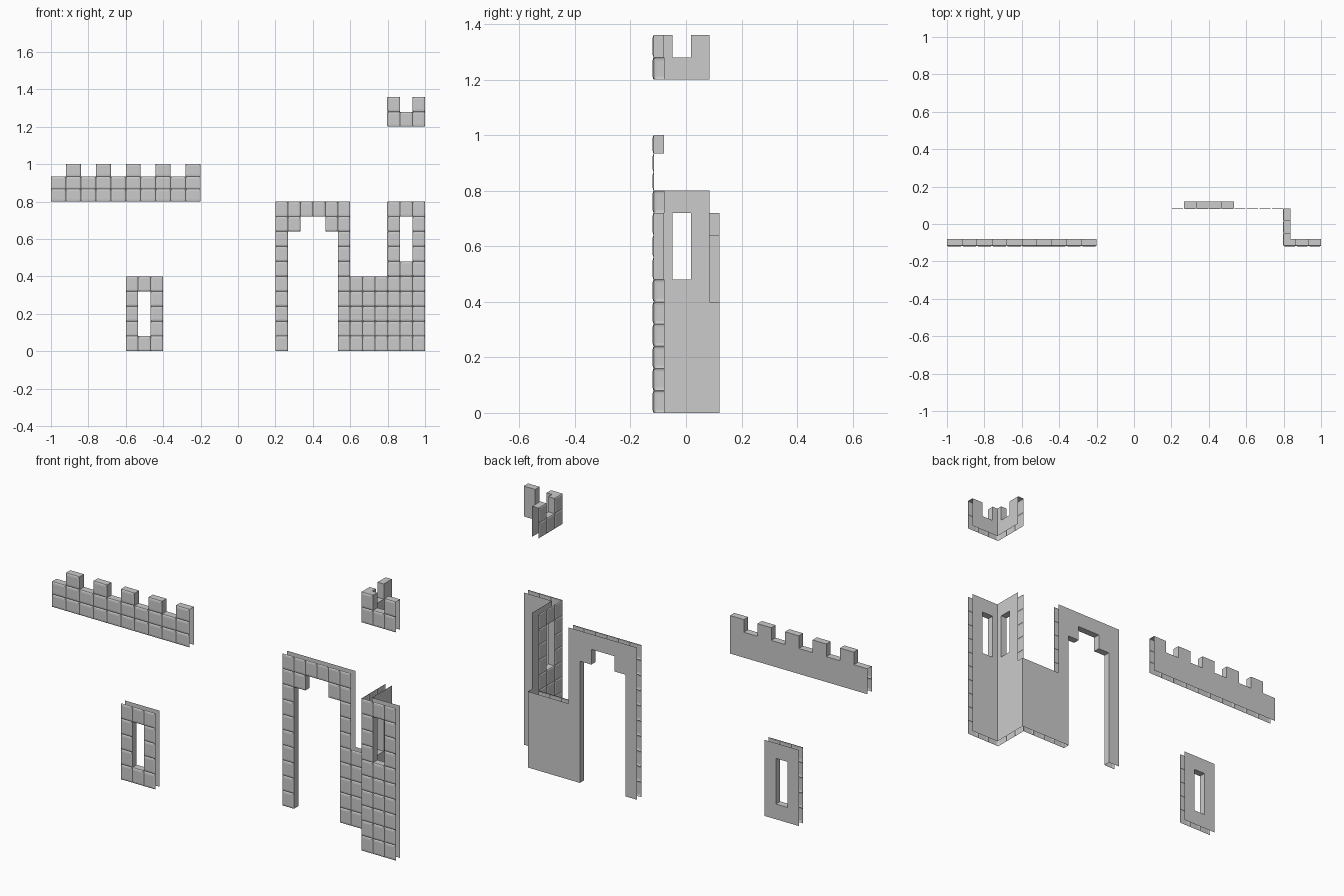
import bpy, bmesh
from mathutils import Vector

if "Cube" in bpy.data.objects:
    bpy.data.objects.remove(bpy.data.objects["Cube"])

T = 0.036                                   # mortar plane to back sheet
BEVEL = [(0, 0), (0.004, 0.0028), (0.011, 0.004)]   # brick pillow: inset, height
UP = Vector((0, 0, 1))


def wall(name, parts):
    """Build brick-faced shells. In each pattern (top row first):
    '#' brick, '.' opening with closed reveals, ' ' open border."""
    bm = bmesh.new()
    for p in parts:
        o, ux = Vector(p["origin"]), Vector(p["along"])
        cw, rh = p["cell"]
        grid = p["pattern"][::-1]
        cols = len(grid[0])
        nrm = ux.cross(UP)
        start, end = p.get("start", 0), p.get("end", 0)
        start_rows = p.get("start_rows", len(grid))

        def at(u, v, d=0):
            return o + ux * u + UP * v + nrm * d

        def back(c, r, row):
            u = c * cw
            if c == 0 and row < start_rows:
                u -= start
            if c == cols:
                u += end
            return at(u, r * rh, -T)

        def face(pts):
            bm.faces.new([bm.verts.new(q) for q in pts])

        def get(c, r):
            return grid[r][c] if 0 <= r < len(grid) and 0 <= c < cols else " "

        for r in range(len(grid)):
            for c in range(cols):
                if get(c, r) != "#":
                    continue
                # pillowed brick
                rings = []
                for i, h in BEVEL:
                    u0, u1 = c * cw + i, (c + 1) * cw - i
                    v0, v1 = r * rh + i, (r + 1) * rh - i
                    rings.append([at(u0, v0, h), at(u1, v0, h),
                                  at(u1, v1, h), at(u0, v1, h)])
                for a, b in zip(rings, rings[1:]):
                    for k in range(4):
                        j = (k + 1) % 4
                        face([a[k], a[j], b[j], b[k]])
                face(rings[-1])
                # flat back sheet
                k4 = [(c, r), (c + 1, r), (c + 1, r + 1), (c, r + 1)]
                face([back(x, y, r) for x, y in reversed(k4)])
                # reveals towards openings
                for k, (dc, dr) in enumerate([(0, -1), (1, 0), (0, 1), (-1, 0)]):
                    if get(c + dc, r + dr) == ".":
                        a, b = k4[k], k4[(k + 1) % 4]
                        face([at(b[0] * cw, b[1] * rh), at(a[0] * cw, a[1] * rh),
                              back(*a, r), back(*b, r)])
    bmesh.ops.remove_doubles(bm, verts=bm.verts, dist=0.0002)
    me = bpy.data.meshes.new(name)
    bm.to_mesh(me)
    bm.free()
    ob = bpy.data.objects.new(name, me)
    bpy.context.collection.objects.link(ob)
    return ob


X, BACK_TO_FRONT = (1, 0, 0), (0, -1, 0)
W = 0.2 / 3
H = 0.08
FRONT, REAR = -0.116, 0.084

# long battlement
wall("battlement", [dict(origin=(-1, FRONT, 0.8), along=X, cell=(0.08, W),
     pattern=["." * 10, ".#" * 5, "#" * 10, "#" * 10])])

# small window panel
wall("window_panel", [dict(origin=(-0.6, FRONT, 0), along=X, cell=(W, H),
     pattern=["###"] + ["#.#"] * 3 + ["###"])])

# gateway, low wall and corner tower with a window in each side
window = ["###"] + ["#.#"] * 3 + ["###"] * 6
wall("gate_and_corner_tower", [
    dict(origin=(0.2, REAR, 0), along=X, cell=(W, H), end=T,
         pattern=["######   ", "##..##   "] + ["#....#   "] * 3 + ["#....####"] * 5),
    dict(origin=(0.8, REAR, 0), along=BACK_TO_FRONT, cell=(W, H),
         start=T, start_rows=5, end=-T, pattern=window),
    dict(origin=(0.8, FRONT, 0), along=X, cell=(W, H), start=-T, pattern=window),
])

# corner battlement
crown = ["...", "#.#", "###"]
wall("corner_battlement", [
    dict(origin=(0.8, REAR, 1.2), along=BACK_TO_FRONT, cell=(W, H), end=-T, pattern=crown),
    dict(origin=(0.8, FRONT, 1.2), along=X, cell=(W, H), start=-T, pattern=crown),
])
